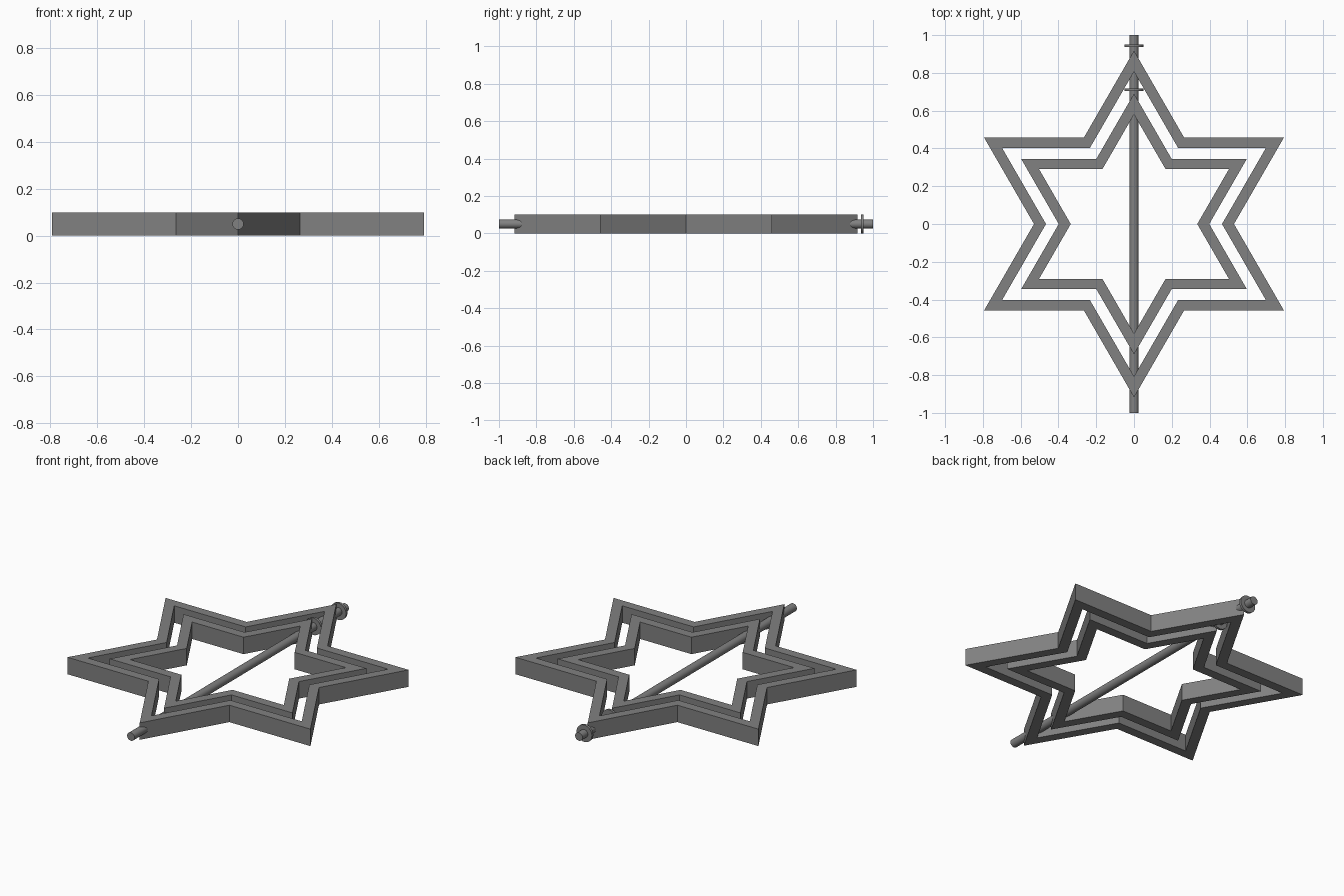
import bpy, bmesh, math

if "Cube" in bpy.data.objects:
    bpy.data.objects.remove(bpy.data.objects["Cube"])

METAL = bpy.data.materials.new("steel_grey")
METAL.diffuse_color = (0.22, 0.22, 0.22, 1)
METAL.use_nodes = True
METAL.node_tree.nodes["Principled BSDF"].inputs["Base Color"].default_value = METAL.diffuse_color
HEIGHT = 0.10


def star_points(radius):
    """Six-pointed star outline with points on the y axis."""
    pts = []
    for i in range(12):
        r = radius if i % 2 == 0 else radius / math.sqrt(3)
        a = math.pi / 2 + i * math.pi / 6
        pts.append((r * math.cos(a), r * math.sin(a)))
    return pts


def star_frame(name, outer, inner):
    """Hollow star band extruded from the ground up."""
    bm = bmesh.new()
    rings = [[bm.verts.new((x, y, z)) for x, y in star_points(r)]
             for r, z in ((outer, 0), (outer, HEIGHT), (inner, HEIGHT), (inner, 0))]
    for k in range(4):
        a, b = rings[k], rings[(k + 1) % 4]
        for i in range(12):
            j = (i + 1) % 12
            bm.faces.new((a[i], a[j], b[j], b[i]))
    bmesh.ops.recalc_face_normals(bm, faces=bm.faces)
    mesh = bpy.data.meshes.new(name)
    bm.to_mesh(mesh)
    bm.free()
    mesh.materials.append(METAL)
    bpy.context.collection.objects.link(bpy.data.objects.new(name, mesh))


def y_cylinder(name, radius, length, y):
    """Round part lying along the y axis at mid height."""
    bpy.ops.mesh.primitive_cylinder_add(vertices=32, radius=radius, depth=length,
                                        location=(0, y, HEIGHT / 2),
                                        rotation=(math.pi / 2, 0, 0))
    ob = bpy.context.object
    ob.name = name
    ob.data.materials.append(METAL)
    bpy.ops.object.shade_smooth_by_angle()


# Two nested star bands
star_frame("outer_star", 0.917, 0.807)
star_frame("inner_star", 0.69, 0.58)

# Axle through both stars, with a stop collar behind each rear point
y_cylinder("axle", 0.024, 2.0, 0)
y_cylinder("outer_collar", 0.05, 0.014, 0.943)
y_cylinder("inner_collar", 0.05, 0.014, 0.71)
